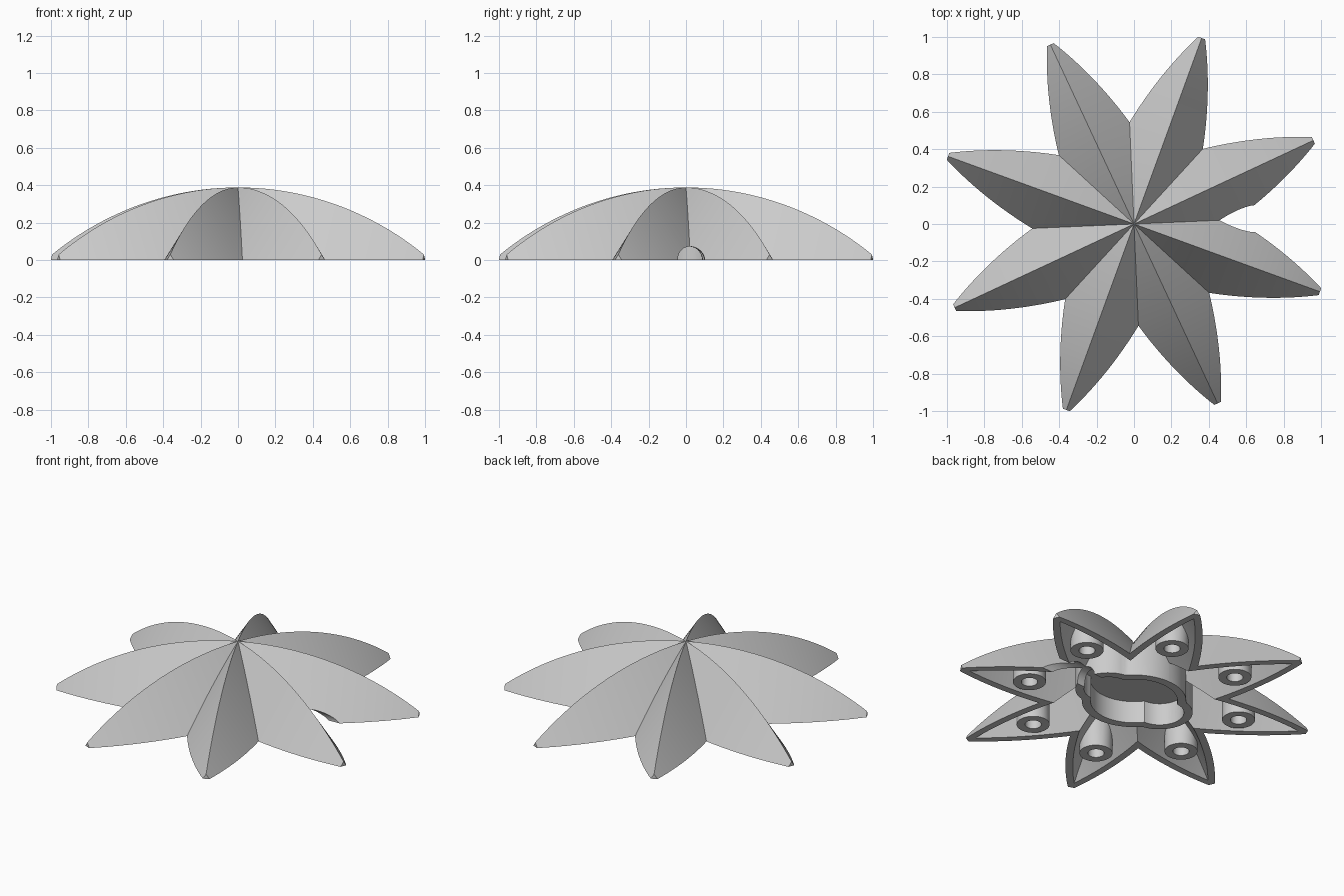
import bpy, bmesh, math
from mathutils import Matrix, Vector

if "Cube" in bpy.data.objects:
    bpy.data.objects.remove(bpy.data.objects["Cube"])

H, R = 0.388, 1.74           # apex height, ridge arc radius
C = 0.665                    # flank half width per unit of height
TIP = 1.058                  # ridge length
T = math.tan(math.radians(22.5))
PETALS = [math.radians(25 + 45 * k) for k in range(8)]
AXIS = math.radians(2.5)     # direction of the cable channel
BOSS = 0.64                  # distance of screw bosses from the centre

grey = bpy.data.materials.new("light grey")
grey.diffuse_color = (0.6, 0.6, 0.6, 1)
grey.use_nodes = True
grey.node_tree.nodes["Principled BSDF"].inputs["Base Color"].default_value = grey.diffuse_color


def ridge(a):
    return H - R + math.sqrt(R * R - a * a)


def finish(bm, name):
    bmesh.ops.recalc_face_normals(bm, faces=bm.faces)
    me = bpy.data.meshes.new(name)
    bm.to_mesh(me)
    bm.free()
    ob = bpy.data.objects.new(name, me)
    bpy.context.collection.objects.link(ob)
    return ob


def star(name, drop, base, tip):
    """Solid star: arched ridges, straight flanks down to the base height."""
    lo, hi = 0.0, tip
    for _ in range(50):                      # where the valley meets the base
        mid = (lo + hi) / 2
        if mid * T < C * (ridge(mid) - drop - base):
            lo = mid
        else:
            hi = mid
    steps = [lo * i / 10 for i in range(11)]
    steps += [lo + (tip - lo) * i / 18 for i in range(1, 19)]
    bm = bmesh.new()
    for ang in PETALS:
        rot = Matrix.Rotation(ang, 3, 'Z')
        ends = []
        for side in (1, -1):
            top, low = [], []
            for a in steps:
                z = ridge(a) - drop
                u = a * T if a <= lo else C * (z - base)
                top.append(bm.verts.new(rot @ Vector((a, 0, z))))
                low.append(bm.verts.new(rot @ Vector((a, side * u, max(base, z - u / C)))))
            bm.faces.new((top[0], top[1], low[1]))
            for i in range(1, len(steps) - 1):
                bm.faces.new((top[i], top[i + 1], low[i + 1], low[i]))
            ends.append((top[-1], low[-1]))
        bm.faces.new((ends[0][0], ends[0][1], ends[1][1]))   # blunt tip
    bmesh.ops.remove_doubles(bm, verts=bm.verts, dist=1e-5)
    bmesh.ops.holes_fill(bm, edges=[e for e in bm.edges if e.is_boundary], sides=0)
    return finish(bm, name)


def prism(name, outline, z0, z1):
    bm = bmesh.new()
    face = bm.faces.new([bm.verts.new((x, y, z0)) for x, y in outline])
    new = bmesh.ops.extrude_face_region(bm, geom=[face])["geom"]
    bmesh.ops.translate(bm, vec=(0, 0, z1 - z0),
                        verts=[v for v in new if isinstance(v, bmesh.types.BMVert)])
    return finish(bm, name)


def circle(x, y, r, n=32):
    return [(x + r * math.cos(2 * math.pi * i / n), y + r * math.sin(2 * math.pi * i / n))
            for i in range(n)]


def pocket_outline(grow):
    """Round pocket with a rounded lobe at each channel end."""
    rad, e, b = 0.25 + grow, 0.20, 0.14 + grow
    pts = []
    for i in range(96):
        t = 2 * math.pi * i / 96
        r, s = rad, b * b - (e * math.sin(t)) ** 2
        if s > 0:
            r = max(r, e * abs(math.cos(t)) + math.sqrt(s))
        pts.append((r * math.cos(t + AXIS), r * math.sin(t + AXIS)))
    return pts


def cut(ob, cutter):
    mod = ob.modifiers.new("cut", 'BOOLEAN')
    mod.operation, mod.solver, mod.object = 'DIFFERENCE', 'EXACT', cutter
    bpy.context.view_layer.objects.active = ob
    bpy.ops.object.modifier_apply(modifier=mod.name)
    bpy.data.objects.remove(cutter)


# star body and the hollow below it, leaving bosses and the pocket wall standing
body = star("star_shell", 0, 0, TIP)
hollow = star("hollow_cutter", 0.068, -0.03, 1.03)
cut(hollow, prism("pocket_wall", pocket_outline(0.05), -0.5, 0.6))
for ang in PETALS:
    x, y = BOSS * math.cos(ang), BOSS * math.sin(ang)
    cut(hollow, prism("boss", circle(x, y, 0.095), -0.5, 0.6))
cut(body, hollow)

# central pocket and screw holes
cut(body, prism("pocket", pocket_outline(0), -0.1, 0.14))
for ang in PETALS:
    x, y = BOSS * math.cos(ang), BOSS * math.sin(ang)
    cut(body, prism("screw_hole", circle(x, y, 0.047, 24), -0.1, 0.14))

# round cable channel through both sides
bm = bmesh.new()
bmesh.ops.create_cone(bm, cap_ends=True, segments=48, radius1=0.072, radius2=0.072, depth=1.6,
                      matrix=Matrix.Rotation(AXIS, 4, 'Z') @ Matrix.Rotation(math.pi / 2, 4, 'Y'))
cut(body, finish(bm, "channel"))

body.data.materials.clear()
body.data.materials.append(grey)
for p in body.data.polygons:
    p.material_index = 0
bpy.ops.object.select_all(action='DESELECT')
body.select_set(True)
bpy.context.view_layer.objects.active = body
bpy.ops.object.shade_smooth_by_angle(angle=math.radians(30))
